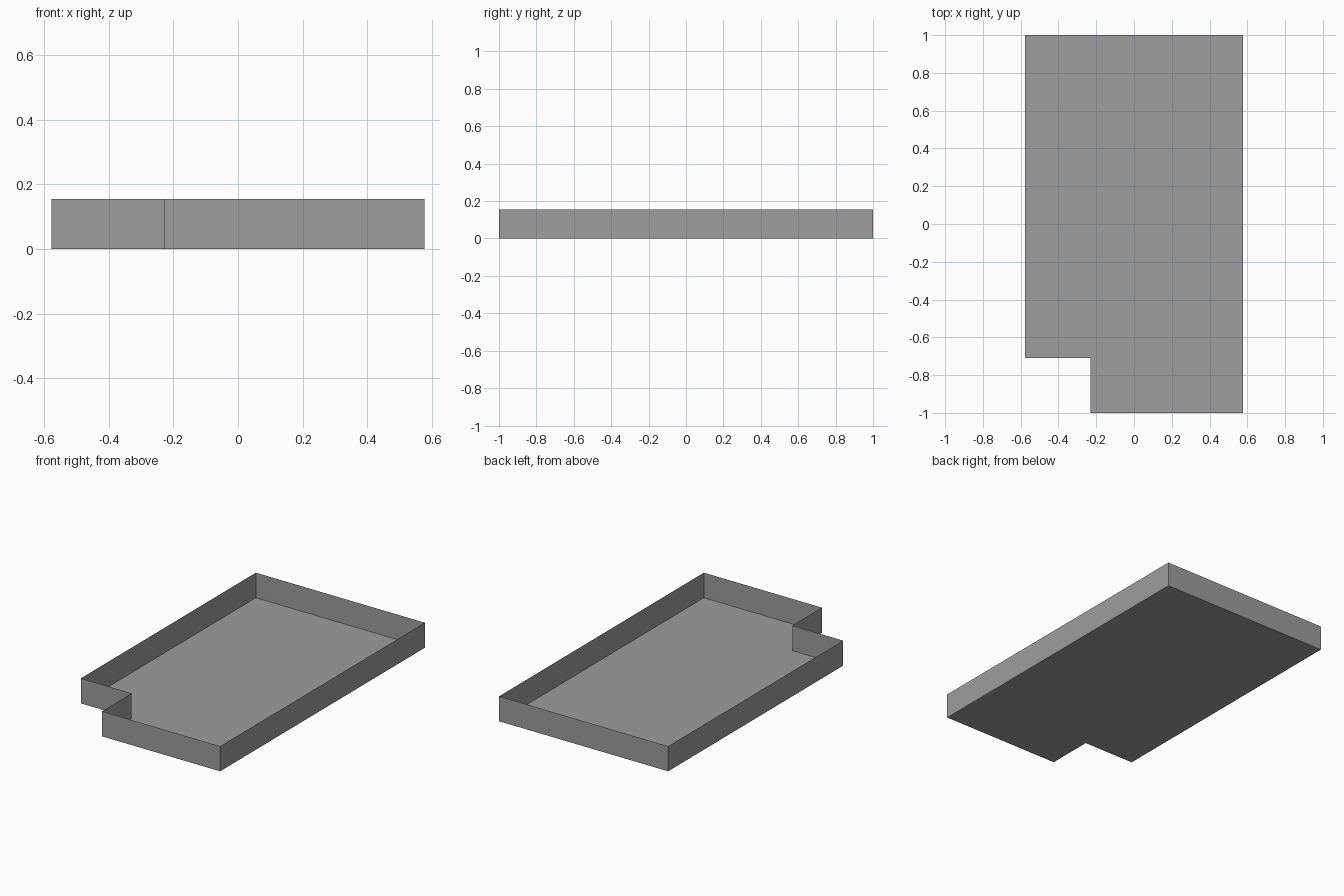
import bpy
import bmesh

cube = bpy.data.objects.get("Cube")
if cube:
    bpy.data.objects.remove(cube, do_unlink=True)

HALF_WIDTH, HALF_LENGTH, HEIGHT = 0.578, 1.0, 0.155
NOTCH_X, NOTCH_Y = -0.23, -0.71

# Plain grey for the whole tray
grey = bpy.data.materials.new("grey")
grey.use_nodes = True
colour = (0.34, 0.34, 0.34, 1)
grey.diffuse_color = colour
grey.node_tree.nodes["Principled BSDF"].inputs["Base Color"].default_value = colour

# Plan of the tray: a rectangle with a notched front corner, counter-clockwise
outline = [
    (NOTCH_X, -HALF_LENGTH),
    (HALF_WIDTH, -HALF_LENGTH),
    (HALF_WIDTH, HALF_LENGTH),
    (-HALF_WIDTH, HALF_LENGTH),
    (-HALF_WIDTH, NOTCH_Y),
    (NOTCH_X, NOTCH_Y),
]

bm = bmesh.new()
base = [bm.verts.new((x, y, 0)) for x, y in outline]
rim = [bm.verts.new((x, y, HEIGHT)) for x, y in outline]

# Floor sheet, facing outward like the walls
bm.faces.new(base[::-1])

# Thin walls around the floor, open at the top
for i in range(len(outline)):
    j = (i + 1) % len(outline)
    bm.faces.new((base[i], base[j], rim[j], rim[i]))

mesh = bpy.data.meshes.new("notched_tray")
bm.to_mesh(mesh)
bm.free()
mesh.materials.append(grey)
tray = bpy.data.objects.new("notched_tray", mesh)
bpy.context.collection.objects.link(tray)
